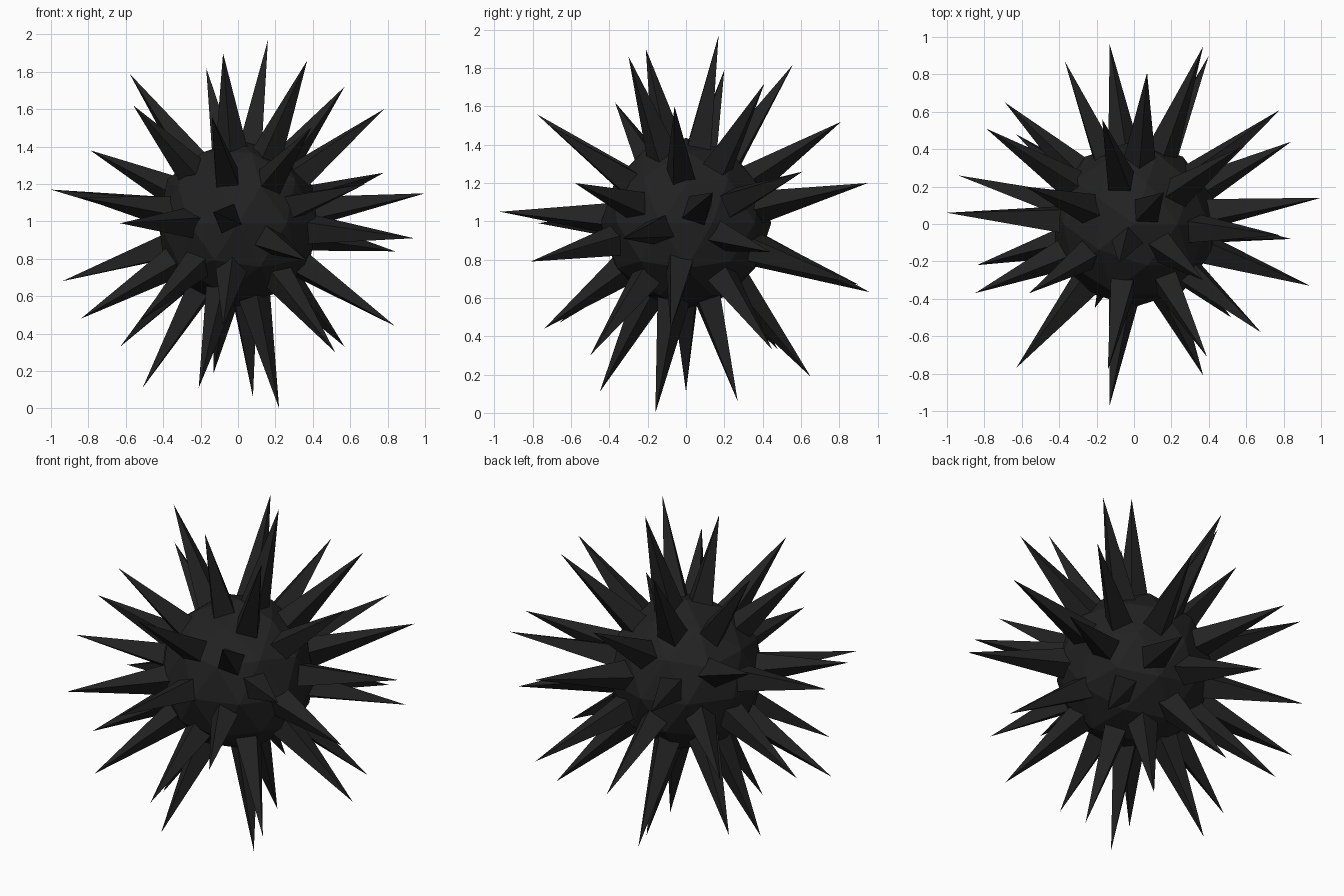
import bpy, bmesh, math
from mathutils import Vector

CENTRE = Vector((0, 0, 0.99))

mat = bpy.data.materials.new("matte black")
mat.diffuse_color = (0.016, 0.016, 0.016, 1)


def finish(bm, name):
    mesh = bpy.data.meshes.new(name)
    bm.to_mesh(mesh)
    bm.free()
    mesh.materials.append(mat)
    obj = bpy.data.objects.new(name, mesh)
    bpy.context.collection.objects.link(obj)


# Faceted core ball
bm = bmesh.new()
bmesh.ops.create_icosphere(bm, subdivisions=2, radius=0.445)
bmesh.ops.translate(bm, verts=bm.verts, vec=CENTRE)
finish(bm, "core")

# Spike tips, grouped by height
upper_tips = [
    (0.16, 0.17, 1.97), (-0.08, -0.21, 1.90), (-0.17, 0.56, 1.82),
    (0.37, -0.30, 1.86), (0.57, 0.41, 1.72), (-0.58, 0.20, 1.79),
    (-0.56, -0.37, 1.62), (0.78, -0.06, 1.60), (0.07, 0.81, 1.52),
    (-0.14, -0.78, 1.56), (-0.79, 0.51, 1.38), (0.39, -0.71, 1.50),
]
middle_tips = [
    (0.78, 0.61, 1.26), (1.00, 0.14, 1.15), (0.94, -0.33, 0.91),
    (0.84, 0.44, 0.84), (0.68, -0.58, 1.20), (0.37, 0.95, 1.20),
    (-0.37, 0.87, 1.17), (-0.69, 0.65, 0.75), (-1.00, 0.06, 1.17),
    (-0.85, -0.37, 1.13), (-0.63, -0.77, 0.99), (-0.13, -0.97, 1.05),
    (0.37, -0.81, 0.79),
]
lower_tips = [
    (0.40, 0.90, 0.67), (-0.13, 0.96, 0.63), (-0.94, 0.26, 0.68),
    (-0.84, -0.22, 0.48), (-0.52, -0.66, 0.47), (-0.08, -0.74, 0.44),
    (0.84, -0.08, 0.44), (0.57, 0.45, 0.33), (0.52, -0.50, 0.30),
    (-0.63, 0.48, 0.33), (-0.13, 0.65, 0.19), (-0.51, 0.00, 0.11),
    (-0.21, -0.45, 0.11), (0.08, 0.27, 0.06), (0.22, -0.16, 0.00),
]

# Four-sided spikes rooted inside the core
bm = bmesh.new()
for i, tip in enumerate(upper_tips + middle_tips + lower_tips):
    tip = Vector(tip)
    out = (tip - CENTRE).normalized()
    root = CENTRE + out * 0.32
    side = out.orthogonal().normalized()
    other = out.cross(side)
    ring = []
    for k in range(4):
        a = k * math.pi / 2 + i * 0.7
        ring.append(bm.verts.new(root + (side * math.cos(a) + other * math.sin(a)) * 0.1))
    apex = bm.verts.new(tip)
    bm.faces.new(ring[::-1])
    for k in range(4):
        bm.faces.new((ring[k], ring[(k + 1) % 4], apex))
finish(bm, "spikes")
